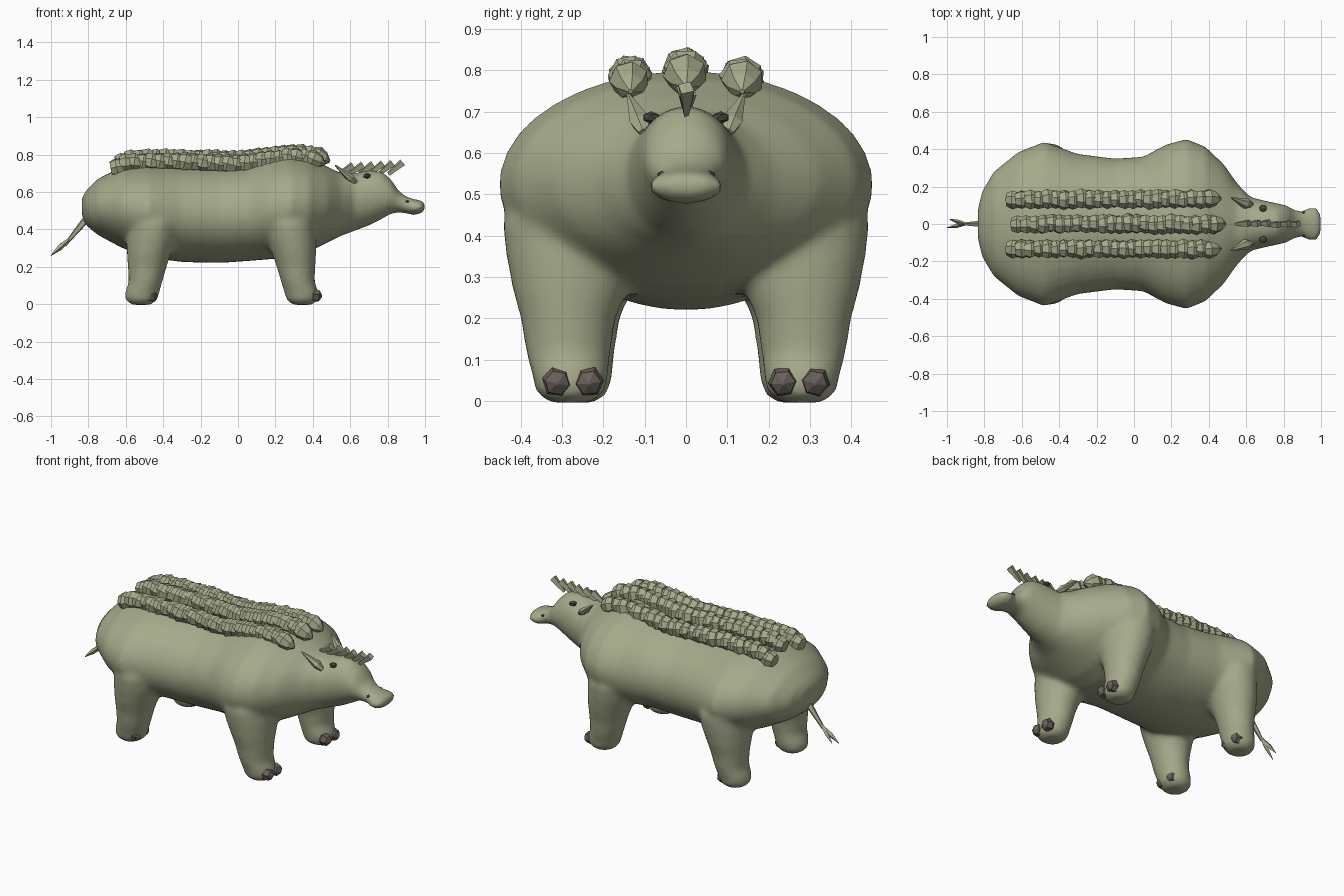
import bpy, bmesh, math, random
from mathutils import Vector

random.seed(4)
cube = bpy.data.objects.get("Cube")
if cube:
    bpy.data.objects.remove(cube)


def material(name, rgb):
    m = bpy.data.materials.new(name)
    m.use_nodes = True
    m.diffuse_color = (*rgb, 1)
    m.node_tree.nodes["Principled BSDF"].inputs["Base Color"].default_value = (*rgb, 1)
    return m


HIDE = material("olive hide", (0.38, 0.40, 0.255))
CLAW = material("brown claw", (0.14, 0.115, 0.10))
DARK = material("dark eye", (0.07, 0.07, 0.055))


def tube(bm, pts, radii, sides, side=None, up=None, turn=0.0):
    """Loft rings of (side radius, up radius) through the points."""
    d = (Vector(pts[-1]) - Vector(pts[0])).normalized()
    side = Vector(side) if side else d.cross(Vector((0, 0, 1))).normalized()
    up = Vector(up) if up else side.cross(d)
    rings = []
    for p, (a, b) in zip(pts, radii):
        angles = [turn + math.tau * i / sides for i in range(sides)]
        rings.append([bm.verts.new(Vector(p) + side * a * math.cos(t) + up * b * math.sin(t))
                      for t in angles])
    for r, s in zip(rings, rings[1:]):
        for i in range(sides):
            j = (i + 1) % sides
            bm.faces.new((r[i], r[j], s[j], s[i]))
    bm.faces.new(rings[0])
    bm.faces.new(rings[-1])


def finish(bm, name, mat):
    bmesh.ops.recalc_face_normals(bm, faces=bm.faces[:])
    me = bpy.data.meshes.new(name)
    bm.to_mesh(me)
    bm.free()
    me.materials.append(mat)
    ob = bpy.data.objects.new(name, me)
    bpy.context.collection.objects.link(ob)
    return ob


def lerp_path(path, x):
    for (x0, z0), (x1, z1) in zip(path, path[1:]):
        if x <= x1:
            return z0 + (z1 - z0) * (x - x0) / (x1 - x0)
    return path[-1][1]


# Torso, head and bill: x, half width, bottom, top
bm = bmesh.new()
body = [(-.835, .08, .47, .57), (-.81, .18, .42, .61), (-.75, .28, .37, .67),
        (-.62, .385, .30, .735), (-.48, .44, .25, .75), (-.3, .375, .225, .745),
        (-.1, .35, .22, .735), (.05, .36, .23, .745), (.17, .425, .24, .78),
        (.28, .455, .25, .80), (.38, .415, .28, .78), (.48, .32, .33, .735),
        (.55, .22, .365, .70), (.62, .145, .39, .70), (.70, .125, .42, .715),
        (.77, .11, .455, .71), (.82, .098, .485, .665), (.86, .075, .49, .605),
        (.90, .07, .485, .575), (.94, .092, .475, .562), (.98, .085, .485, .555),
        (1.0, .05, .505, .54)]
tube(bm, [(x, 0, (b + t) / 2) for x, w, b, t in body],
     [(w, (t - b) / 2) for x, w, b, t in body], 40, (0, 1, 0), (0, 0, 1))

# Four legs: z, x, y, radius along x, radius along y
leg = [(.5, .27, .25, .13, .17), (.43, .275, .265, .14, .18), (.35, .285, .275, .135, .16),
       (.27, .30, .28, .118, .14), (.2, .31, .285, .104, .115), (.12, .32, .285, .09, .103),
       (.06, .34, .28, .092, .092), (.02, .345, .28, .085, .083), (-.004, .345, .28, .05, .05)]
for s in (1, -1):
    for front in (True, False):
        pts = [(x if front else -.2 - .92 * x, s * (y if front else y - .01), z)
               for z, x, y, a, b in leg]
        tube(bm, pts, [(a, b) for z, x, y, a, b in leg], 24, (1, 0, 0), (0, 1, 0))
hide = finish(bm, "body", HIDE)
mod = hide.modifiers.new("blend", 'REMESH')
mod.mode = 'VOXEL'
mod.voxel_size = .014
mod.use_smooth_shade = True
mod = hide.modifiers.new("soften", 'SMOOTH')
mod.factor = .5
mod.iterations = 10

# Three rows of overlapping back scutes pointing forward
ridge = [(-.68, .735), (-.58, .777), (-.3, .78), (0, .768), (.15, .788),
         (.3, .805), (.4, .795), (.5, .77)]
for name, y, drop, x0 in (("left", .133, .02, -.635), ("middle", 0, 0, -.61),
                          ("right", -.133, .02, -.635)):
    bm = bmesh.new()
    for i in range(24):
        x = x0 + i * .0455
        r = .052 * random.uniform(.92, 1.06)
        rise = lerp_path(ridge, x + .04) - lerp_path(ridge, x - .04)
        c = Vector((x, y + random.uniform(-.004, .004), lerp_path(ridge, x) - drop))
        d = Vector((1, random.uniform(-.06, .06), rise / .08 - .22)).normalized()
        tube(bm, [c + d * k for k in (-.045, -.012, .03, .06)],
             [(r * k, r * k) for k in (.75, 1.02, .72, .12)], 7,
             turn=random.uniform(0, 1))
    finish(bm, name + "_back_scutes", HIDE)

# Head crest of forward leaning blades
bm = bmesh.new()
for i in range(6):
    x = .54 + i * .053
    base = Vector((x, 0, .695))
    tip = Vector((x + .075, random.uniform(-.006, .006), .743 + .003 * i))
    tube(bm, [base, tip], [(.008, .012), (.022, .022)], 4, turn=.5)
finish(bm, "head_crest", HIDE)

for s, name in ((1, "left"), (-1, "right")):
    # Ear
    bm = bmesh.new()
    tube(bm, [(.63, s * .10, .65), (.60, s * .108, .675), (.52, s * .14, .742)],
         [(.016, .012), (.03, .022), (.004, .004)], 6)
    finish(bm, name + "_ear", HIDE)

    # Eye and nostril
    for part, p, r in (("eye", (.69, s * .084, .686), .022),
                       ("nostril", (.905, s * .058, .548), .013)):
        bm = bmesh.new()
        bmesh.ops.create_icosphere(bm, subdivisions=1, radius=r)
        for v in bm.verts:
            v.co = Vector((v.co.x, v.co.y, v.co.z * .7)) + Vector(p)
        finish(bm, name + "_" + part, DARK)

    # Two faceted claws on each foot
    for foot, x in (("front", .405), ("back", -.475)):
        bm = bmesh.new()
        for y in (.235, .312):
            tube(bm, [(x - .03, s * y, .05), (x, s * y, .047), (x + .03, s * y, .044),
                      (x + .045, s * y, .042)],
                 [(.02, .02), (.037, .038), (.03, .03), (.004, .004)], 6, turn=y * 4)
        finish(bm, name + "_" + foot + "_claws", CLAW)

# Tail with a split tuft
bm = bmesh.new()
tube(bm, [(-.79, 0, .48), (-.84, 0, .42), (-.91, 0, .335)],
     [(.018, .022), (.016, .018), (.008, .01)], 5)
for y, x, z in ((.025, -.985, .275), (0, -.95, .30), (-.02, -1.0, .26)):
    a, b = Vector((-.895, 0, .352)), Vector((x, y, z))
    tube(bm, [a, a.lerp(b, .55), b], [(.006, .008), (.011, .015), (.002, .002)], 4)
finish(bm, "tail", HIDE)
